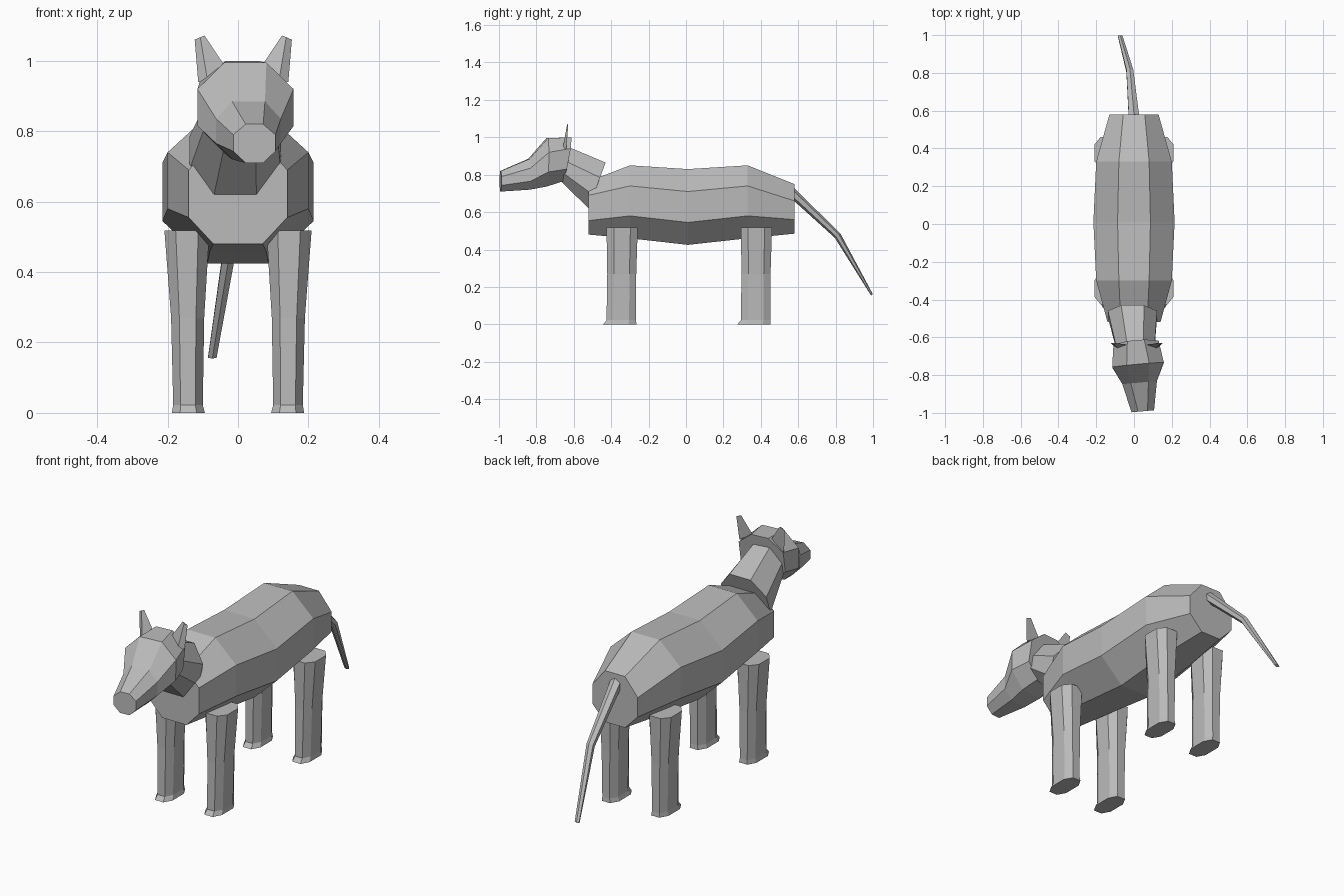
import bpy, bmesh, math
from mathutils import Vector, Matrix

cube = bpy.data.objects.get("Cube")
if cube:
    bpy.data.objects.remove(cube)

grey = bpy.data.materials.new("plain_grey")
grey.use_nodes = True
grey.diffuse_color = (0.5, 0.5, 0.5, 1)
grey.node_tree.nodes["Principled BSDF"].inputs["Base Color"].default_value = (0.5, 0.5, 0.5, 1)


def loft(name, rings, turn=None):
    """Skin a list of point rings and cap both ends."""
    bm = bmesh.new()
    loops = [[bm.verts.new(p) for p in ring] for ring in rings]
    for a, b in zip(loops, loops[1:]):
        for i in range(len(a)):
            j = (i + 1) % len(a)
            bm.faces.new((a[i], a[j], b[j], b[i]))
    bm.faces.new(loops[0])
    bm.faces.new(loops[-1])
    if turn:
        bmesh.ops.transform(bm, matrix=turn, verts=bm.verts)
    bmesh.ops.recalc_face_normals(bm, faces=bm.faces)
    mesh = bpy.data.meshes.new(name)
    bm.to_mesh(mesh)
    bm.free()
    mesh.materials.append(grey)
    obj = bpy.data.objects.new(name, mesh)
    bpy.context.collection.objects.link(obj)
    return obj


def slice_ring(y, width, flat, top, upper, lower, bottom, lean=0.0, cx=0.0):
    """Eight-sided cross-section; lean shifts y with height."""
    half = [(flat, top), (width, upper), (width, lower), (flat, bottom)]
    outline = half + [(-x, z) for x, z in reversed(half)]
    return [(cx + x, y + lean * (z - bottom), z) for x, z in outline]


# Torso
loft("body", [
    slice_ring(-0.52, 0.14, 0.07, 0.765, 0.69, 0.555, 0.48),
    slice_ring(-0.30, 0.20, 0.08, 0.85, 0.74, 0.58, 0.46),
    slice_ring(0.01, 0.215, 0.087, 0.83, 0.71, 0.545, 0.425),
    slice_ring(0.33, 0.20, 0.08, 0.85, 0.74, 0.58, 0.46),
    slice_ring(0.58, 0.13, 0.057, 0.75, 0.66, 0.56, 0.485),
])

# Neck
loft("neck", [
    slice_ring(-0.52, 0.13, 0.06, 0.865, 0.785, 0.69, 0.62, 0.367, -0.008),
    slice_ring(-0.68, 0.10, 0.043, 0.955, 0.88, 0.82, 0.775, 0.2, 0.008),
])

# Head, turned slightly to one side
pivot = Vector((0.013, -0.62, 0))
head_turn = (Matrix.Translation(pivot) @ Matrix.Rotation(0.09, 4, "Z")
             @ Matrix.Translation(-pivot))
loft("head", [
    slice_ring(-0.993, 0.06, 0.025, 0.82, 0.79, 0.743, 0.71, 0, 0.013),
    slice_ring(-0.84, 0.092, 0.047, 0.885, 0.835, 0.765, 0.72, 0, 0.01),
    slice_ring(-0.75, 0.137, 0.06, 0.995, 0.92, 0.815, 0.737, 0.03, 0.01),
    slice_ring(-0.66, 0.12, 0.045, 1.0, 0.94, 0.83, 0.765, 0.19, 0.01),
], head_turn)

# Ears
for side, name in ((1, "left_ear"), (-1, "right_ear")):
    base = [(0.10, -0.660, 0.935), (0.128, -0.640, 0.94), (0.052, -0.640, 0.985)]
    tip = [(0.122, -0.636, 1.067), (0.138, -0.630, 1.06), (0.110, -0.630, 1.072)]
    loft(name, [[(0.015 + side * x, y, z) for x, y, z in ring]
                for ring in (base, tip)])


# Legs
def leg_ring(cx, cy, hx, front, back, z):
    mid, hy = cy + (back - front) / 2, (back + front) / 2
    corner = [(1, 0.53), (0.5, 1), (-0.5, 1), (-1, 0.53),
              (-1, -0.53), (-0.5, -1), (0.5, -1), (1, -0.53)]
    return [(cx + hx * u, mid + hy * v, z) for u, v in corner]


for end, cy in (("front", -0.345), ("rear", 0.373)):
    for side, name in ((1, "left"), (-1, "right")):
        loft(f"{end}_{name}_leg", [
            leg_ring(side * 0.141, cy, 0.047, 0.098, 0.08, 0),
            leg_ring(side * 0.142, cy, 0.042, 0.08, 0.078, 0.022),
            leg_ring(side * 0.143, cy, 0.047, 0.076, 0.079, 0.27),
            leg_ring(side * 0.145, cy, 0.064, 0.08, 0.087, 0.518),
        ])

# Tail: path points with side radius and thickness radius
tail = [((0, 0.56, 0.71), 0.032, 0.026),
        ((-0.022, 0.81, 0.475), 0.021, 0.019),
        ((-0.073, 0.994, 0.158), 0.014, 0.006)]
rings = []
for centre, wide, thick in tail:
    across, out = Vector((1, 0, 0)), Vector((0, 0.8, 0.6))
    angles = [math.tau * (i + 0.5) / 6 for i in range(6)]
    rings.append([Vector(centre) + across * wide * math.cos(a) + out * thick * math.sin(a)
                  for a in angles])
loft("tail", rings)
